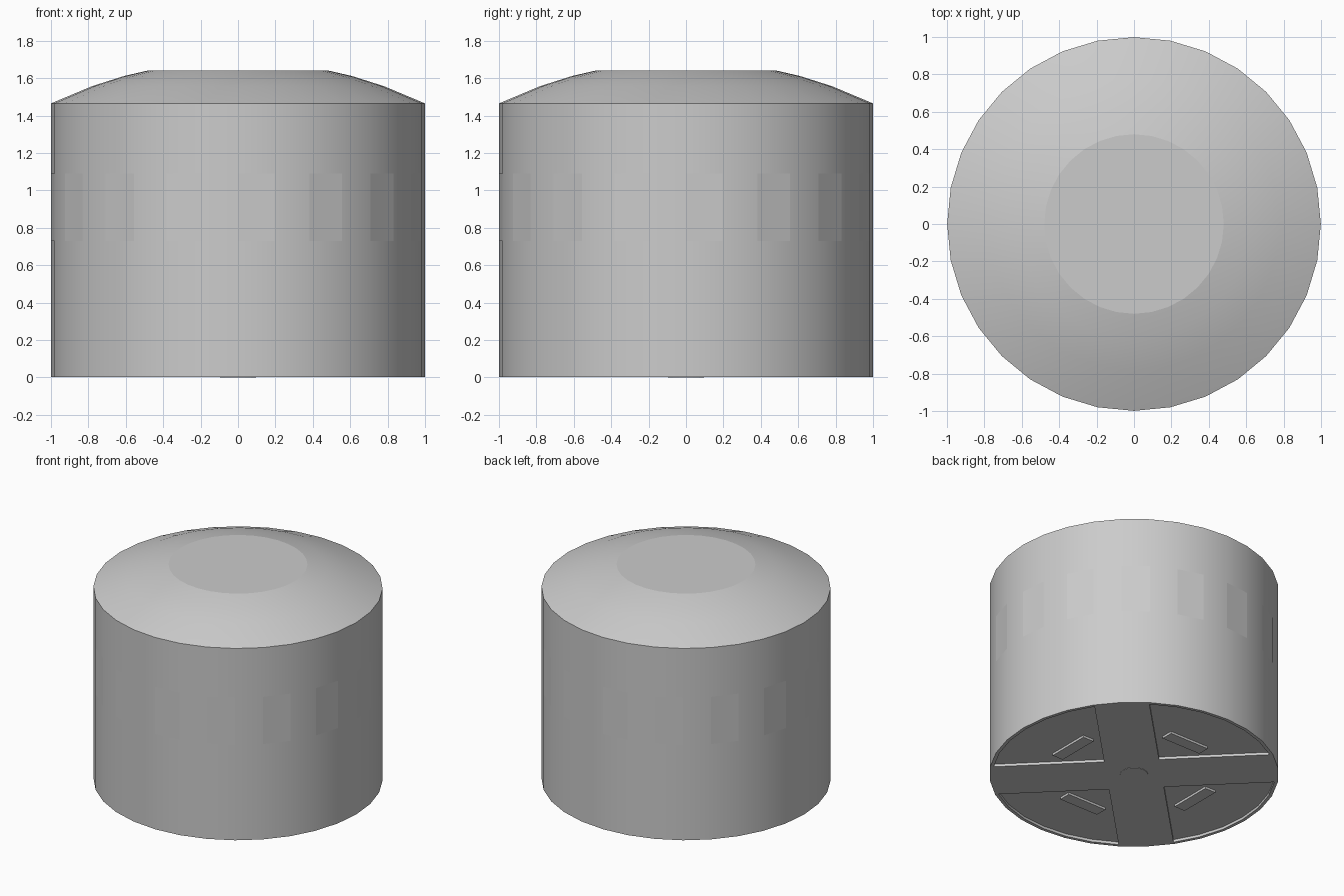
import bpy, bmesh
from math import sin, cos, radians

if "Cube" in bpy.data.objects:
    bpy.data.objects.remove(bpy.data.objects["Cube"])

SIDES = 32
STEP = 360 / SIDES
BASE, FLOOR = 0.003, 0.023   # underside contact level and recessed level


def polar(r, deg, z=0.0):
    return (r * cos(radians(deg)), r * sin(radians(deg)), z)


def finish(name, bm, smooth=False):
    bmesh.ops.recalc_face_normals(bm, faces=bm.faces[:])
    me = bpy.data.meshes.new(name)
    bm.to_mesh(me)
    bm.free()
    ob = bpy.data.objects.new(name, me)
    bpy.context.collection.objects.link(ob)
    if smooth:
        bpy.ops.object.select_all(action='DESELECT')
        ob.select_set(True)
        bpy.context.view_layer.objects.active = ob
        bpy.ops.object.shade_smooth_by_angle(angle=radians(30))
    return ob


def prism(name, outline, z0, z1):
    """Extrude a closed 2D outline between two heights."""
    bm = bmesh.new()
    lo = [bm.verts.new((p[0], p[1], z0)) for p in outline]
    hi = [bm.verts.new((p[0], p[1], z1)) for p in outline]
    bm.faces.new(lo)
    bm.faces.new(hi)
    n = len(lo)
    for i in range(n):
        j = (i + 1) % n
        bm.faces.new((lo[i], lo[j], hi[j], hi[i]))
    return finish(name, bm)


# Drum with underside rim, wall and domed shoulder
profile = [(0.975, FLOOR), (0.975, BASE), (0.999, BASE), (0.999, 1.465),
           (0.78, 1.557), (0.61, 1.611), (0.48, 1.641)]
bm = bmesh.new()
rings = [[bm.verts.new(polar(r, i * STEP, z)) for i in range(SIDES)]
         for r, z in profile]
for a, b in zip(rings, rings[1:]):
    for i in range(SIDES):
        j = (i + 1) % SIDES
        bm.faces.new((a[i], a[j], b[j], b[i]))
bm.faces.new(rings[0])
drum = finish("drum", bm, smooth=True)

# Flat crown disc closing the dome
bm = bmesh.new()
bm.faces.new([bm.verts.new(polar(0.48, i * STEP, 1.641)) for i in range(SIDES)])
finish("crown_disc", bm)

# Flat panels on every second wall facet
bm = bmesh.new()
for i in range(0, SIDES, 2):
    a, b = i * STEP, (i + 1) * STEP
    bm.faces.new([bm.verts.new(polar(1.0, d, z))
                  for d, z in ((a, 0.73), (b, 0.73), (b, 1.09), (a, 1.09))])
finish("wall_panels", bm)

# Diagonal cross on the underside, reaching the rim
half = 0.975 * sin(radians(STEP))
cross = []
for q in range(4):
    cross.append(polar(half * 2 ** 0.5, 90 * q))
    cross += [polar(0.975, 90 * q + 45 + k * STEP) for k in (-1, 0, 1)]
prism("underside_cross", cross, BASE, FLOOR + 0.002)

# Small centre disc
prism("centre_disc", [polar(0.097, i * 22.5) for i in range(16)], 0.0, BASE + 0.002)

# Raised pads, one per quadrant
for q in range(4):
    c, s = round(cos(radians(90 * q))), round(sin(radians(90 * q)))
    corners = [(0.505, -0.165), (0.595, -0.165), (0.595, 0.165), (0.505, 0.165)]
    prism(f"foot_pad_{q + 1}", [(x * c - y * s, x * s + y * c) for x, y in corners],
          0.006, FLOOR + 0.002)
